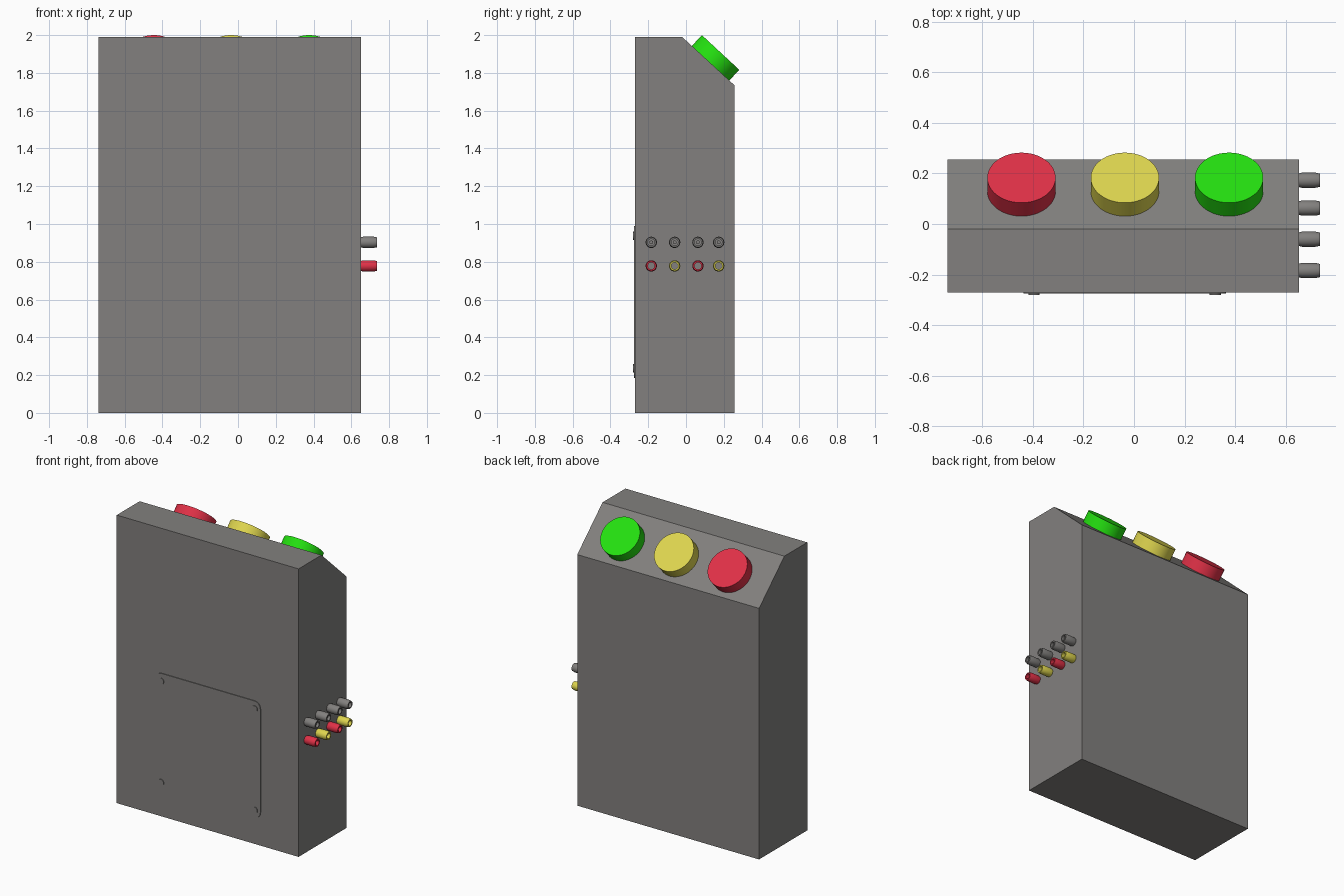
import bpy, bmesh, math
from mathutils import Vector, Matrix

if "Cube" in bpy.data.objects:
    bpy.data.objects.remove(bpy.data.objects["Cube"])


def material(name, rgb):
    lin = [((c / 255 + 0.055) / 1.055) ** 2.4 for c in rgb]
    m = bpy.data.materials.new(name)
    m.diffuse_color = (*lin, 1)
    m.use_nodes = True
    m.node_tree.nodes["Principled BSDF"].inputs["Base Color"].default_value = m.diffuse_color
    return m


GREY = material("grey", (130, 128, 126))
RED = material("red", (224, 49, 71))
YELLOW = material("yellow", (222, 213, 79))
GREEN = material("green", (36, 224, 16))


def finish(name, bm, mat, smooth=False):
    bmesh.ops.recalc_face_normals(bm, faces=bm.faces)
    me = bpy.data.meshes.new(name)
    bm.to_mesh(me)
    bm.free()
    me.materials.append(mat)
    ob = bpy.data.objects.new(name, me)
    bpy.context.collection.objects.link(ob)
    if smooth:
        bpy.context.view_layer.objects.active = ob
        ob.select_set(True)
        bpy.ops.object.shade_smooth_by_angle(angle=math.radians(35))
        ob.select_set(False)
    return ob


def extrude(name, points, offset, mat):
    """Extrude a flat outline by an offset into a closed solid."""
    bm = bmesh.new()
    face = bm.faces.new([bm.verts.new(p) for p in points])
    res = bmesh.ops.extrude_face_region(bm, geom=[face], use_keep_orig=True)
    verts = [v for v in res["geom"] if isinstance(v, bmesh.types.BMVert)]
    bmesh.ops.translate(bm, verts=verts, vec=offset)
    return finish(name, bm, mat)


def disc(name, base, axis, radius, height, mat, segments=48):
    """Solid cylinder standing on base along axis."""
    axis = Vector(axis).normalized()
    rot = axis.to_track_quat("Z", "Y").to_matrix().to_4x4()
    mtx = Matrix.Translation(Vector(base) + axis * height / 2) @ rot
    bm = bmesh.new()
    bmesh.ops.create_cone(bm, cap_ends=True, segments=segments, radius1=radius,
                          radius2=radius, depth=height, matrix=mtx)
    return finish(name, bm, mat, True)


def lathe_x(name, base, profile, mat, segments=24):
    """Revolve (distance, radius) points around the x axis."""
    bm = bmesh.new()
    verts = [bm.verts.new((d, r, 0)) for d, r in profile]
    edges = [bm.edges.new(pair) for pair in zip(verts, verts[1:] + verts[:1])]
    bmesh.ops.spin(bm, geom=verts + edges, cent=(0, 0, 0), axis=(1, 0, 0),
                   angle=2 * math.pi, steps=segments)
    bmesh.ops.remove_doubles(bm, verts=bm.verts, dist=1e-4)
    bmesh.ops.translate(bm, verts=bm.verts, vec=base)
    return finish(name, bm, mat, True)


# Housing with a sloped top at the back
X0, X1, Y0, Y1 = -0.738, 0.652, -0.27, 0.256
side = [(Y0, 0), (Y1, 0), (Y1, 1.735), (-0.02, 1.99), (Y0, 1.99)]
extrude("housing", [(X0, y, z) for y, z in side], (X1 - X0, 0, 0), GREY)

# Three large push buttons on the slope
for name, x, mat in (("red", -0.445, RED), ("yellow", -0.036, YELLOW), ("green", 0.376, GREEN)):
    disc(name + "_button", (x, 0.130, 1.851), (0, 0.68, 0.733), 0.135, 0.078, mat, 64)

# Access panel with rounded corners on the front
cx, cz, hw, hh, r = -0.037, 0.587, 0.40, 0.403, 0.045
outline = []
for k, (sx, sz) in enumerate(((1, 1), (-1, 1), (-1, -1), (1, -1))):
    for i in range(7):
        a = math.radians(90 * k + 15 * i)
        outline.append((cx + sx * (hw - r) + r * math.cos(a), Y0,
                        cz + sz * (hh - r) + r * math.sin(a)))
extrude("access_panel", outline, (0, -0.005, 0), GREY)

# Panel screws
for sx in (-1, 1):
    for sz in (-1, 1):
        disc("panel_screw", (cx + sx * 0.358, Y0 - 0.004, cz + sz * 0.35),
             (0, -1, 0), 0.022, 0.006, GREY, 24)

# Hollow sockets on the right side: a grey row above a red and yellow row
socket = [(0, 0.027), (0.012, 0.030), (0.065, 0.030), (0.084, 0.026),
          (0.084, 0.018), (0, 0.018)]
for y, mat in ((-0.184, RED), (-0.06, YELLOW), (0.063, RED), (0.173, YELLOW)):
    lathe_x("upper_socket", (X1, y, 0.903), socket, GREY)
    lathe_x("lower_socket", (X1, y, 0.778), socket, mat)
    # contact pin inside each upper socket
    disc("socket_pin", (X1, y, 0.903), (1, 0, 0), 0.010, 0.07, GREY, 16)
